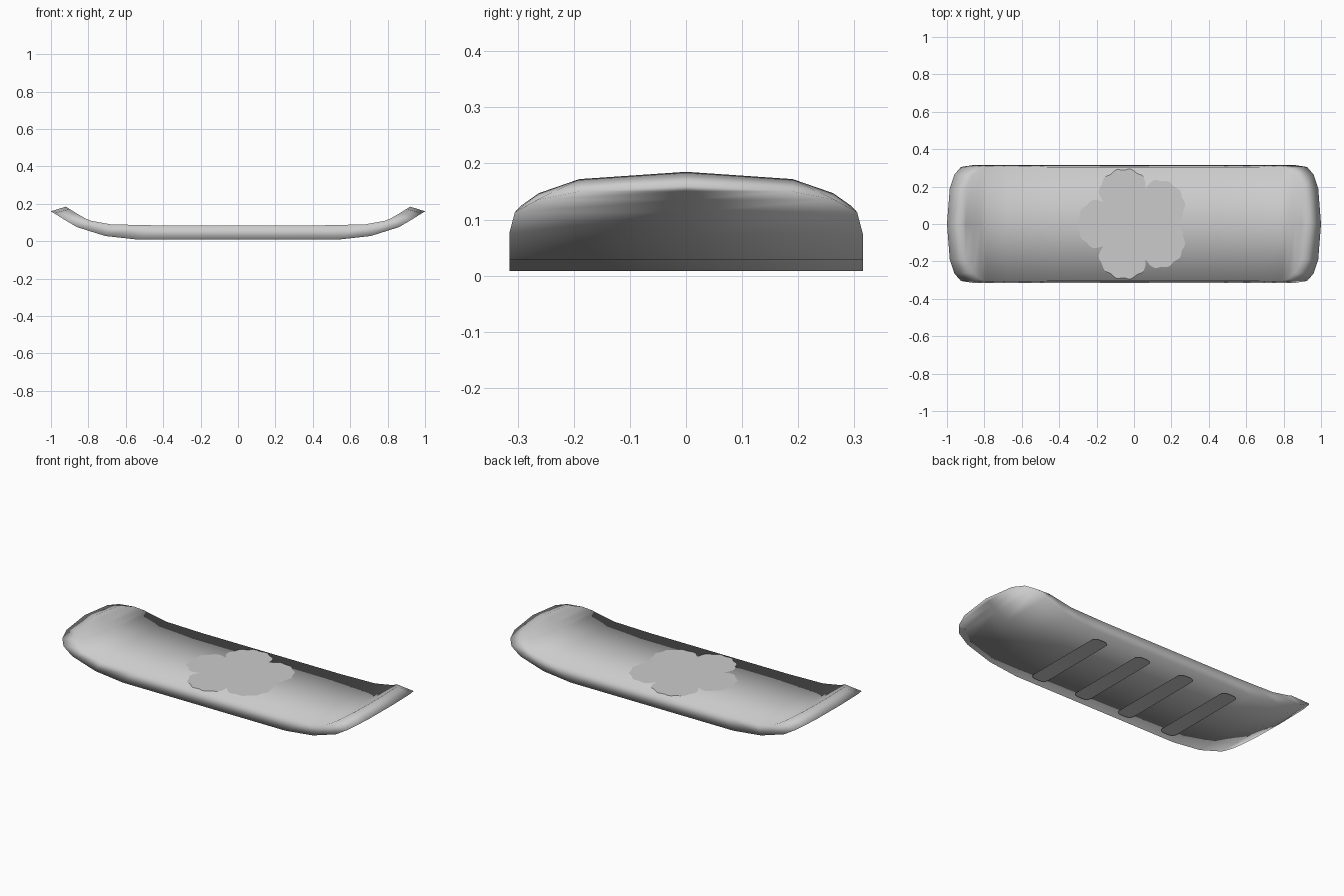
import bpy, bmesh, math

if "Cube" in bpy.data.objects:
    bpy.data.objects.remove(bpy.data.objects["Cube"])

# Stations toward the upturned end: (x, half width, z)
BOTTOM = [(.53, .315, .008), (.71, .315, .028), (.86, .315, .075), (.925, .305, .113),
          (.96, .265, .135), (.985, .19, .15), (1, 0, .16)]
TOP = [(.45, .305, .085), (.68, .305, .09), (.79, .305, .11), (.82, .295, .124),
       (.86, .262, .147), (.90, .19, .172), (.92, 0, .185)]


def finish(bm, name, smooth=False):
    me = bpy.data.meshes.new(name)
    bm.to_mesh(me)
    bm.free()
    ob = bpy.data.objects.new(name, me)
    bpy.context.collection.objects.link(ob)
    if smooth:
        for p in me.polygons:
            p.use_smooth = True
    return ob


def skin(bm, stations):
    """Surface of cross rows (left, middle, right) closing to a point at both ends."""
    full = [(-x, w, z) for x, w, z in reversed(stations)] + stations
    rows = []
    for x, w, z in full:
        if w == 0:
            v = bm.verts.new((x, 0, z))
            rows.append([v, v, v])
        else:
            rows.append([bm.verts.new((x, s * w, z)) for s in (-1, 0, 1)])
    for a, b in zip(rows, rows[1:]):
        for j in (0, 1):
            vs = list(dict.fromkeys([a[j], b[j], b[j + 1], a[j + 1]]))
            bm.faces.new(vs)
    return rows


# Board body: top skin, bottom skin and the edge wall between them
bm = bmesh.new()
low, high = skin(bm, BOTTOM), skin(bm, TOP)
for side in (0, 2):
    for i in range(len(low) - 1):
        bm.faces.new([low[i][side], low[i + 1][side], high[i + 1][side], high[i][side]])
bmesh.ops.recalc_face_normals(bm, faces=bm.faces)
finish(bm, "board", smooth=True)


def flat_panel(name, points, z, up=True):
    bm = bmesh.new()
    f = bm.faces.new([bm.verts.new((x, y, z)) for x, y in points])
    f.normal_update()
    if (f.normal.z > 0) != up:
        f.normal_flip()
    bmesh.ops.triangulate(bm, faces=[f])
    return finish(bm, name)


# Five-petal flower panel with lightly scalloped petals
pts = []
N = 120
for k in range(N):
    t = 2 * math.pi * k / N
    petal = abs(math.cos(2.5 * (t - math.pi)))
    r = .205 + .095 * petal ** .55 + .005 * math.cos(25 * (t - math.pi))
    pts.append((r * math.cos(t), r * math.sin(t)))
flat_panel("flower_panel", pts, .088)


# Four rounded grip strips underneath
def rounded_rect(cx, hx, hy, r):
    out = []
    for sx, sy, a0 in ((1, 1, 0), (-1, 1, 90), (-1, -1, 180), (1, -1, 270)):
        for k in range(6):
            a = math.radians(a0 + 18 * k)
            out.append((cx + sx * (hx - r) + r * math.cos(a), sy * (hy - r) + r * math.sin(a)))
    return out


for i, cx in enumerate((-.435, -.145, .145, .435)):
    flat_panel(f"grip_strip_{i + 1}", rounded_rect(cx, .05, .262, .035), 0, up=False)
